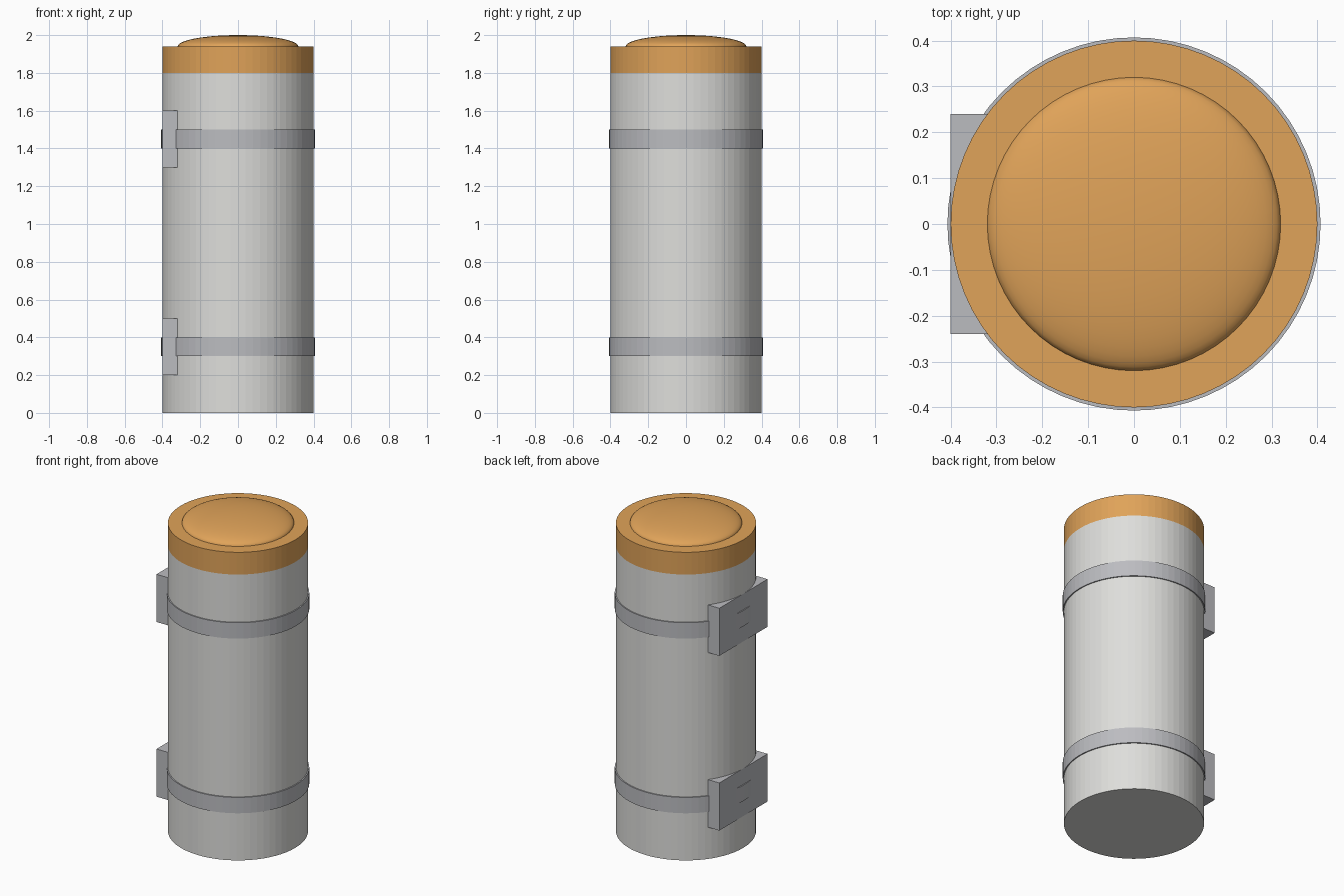
import bpy
import bmesh
import math
from mathutils import Matrix

SIDES = 64

cube = bpy.data.objects.get("Cube")
if cube:
    bpy.data.objects.remove(cube, do_unlink=True)


def make_material(name, color):
    mat = bpy.data.materials.new(name)
    mat.use_nodes = True
    mat.diffuse_color = (*color, 1)
    mat.node_tree.nodes["Principled BSDF"].inputs["Base Color"].default_value = (*color, 1)
    return mat


pale_grey = make_material("pale grey", (0.73, 0.73, 0.71))
steel_grey = make_material("steel grey", (0.50, 0.505, 0.53))
orange = make_material("orange", (0.745, 0.366, 0.10))


def add_object(name, bm, *materials):
    bmesh.ops.recalc_face_normals(bm, faces=bm.faces)
    mesh = bpy.data.meshes.new(name)
    bm.to_mesh(mesh)
    bm.free()
    for mat in materials:
        mesh.materials.append(mat)
    obj = bpy.data.objects.new(name, mesh)
    bpy.context.collection.objects.link(obj)
    return obj


def lathe(profile, closed=False):
    """Revolve (radius, z) points around the z axis."""
    bm = bmesh.new()
    verts = [bm.verts.new((r, 0, z)) for r, z in profile]
    edges = [bm.edges.new(pair) for pair in zip(verts, verts[1:])]
    if closed:
        edges.append(bm.edges.new((verts[-1], verts[0])))
    bmesh.ops.spin(bm, geom=verts + edges, axis=(0, 0, 1), cent=(0, 0, 0),
                   angle=math.tau, steps=SIDES, use_duplicate=False)
    bmesh.ops.remove_doubles(bm, verts=bm.verts, dist=1e-5)
    return bm


# Canister body, with the painted top section
body_bm = lathe([(0, 0), (0.4, 0), (0.4, 1.8), (0.4, 1.94), (0, 1.94)])
for face in body_bm.faces:
    face.material_index = int(face.calc_center_median().z > 1.8)
add_object("body", body_bm, pale_grey, orange)

# Flattened dome on the lid
steps = 14
arc = [math.pi / 2 * i / steps for i in range(steps + 1)]
dome = add_object("lid_dome", lathe(
    [(0.32 * math.cos(a), 1.94 + 0.06 * math.sin(a)) for a in arc]), orange)
dome.data.shade_smooth()

# Straps and their mounting blocks
for level, z in (("lower", 0.35), ("upper", 1.45)):
    add_object(level + "_strap", lathe(
        [(0.395, z - 0.05), (0.407, z - 0.05), (0.407, z + 0.05), (0.395, z + 0.05)],
        closed=True), steel_grey)
    block = bmesh.new()
    bmesh.ops.create_cube(block, size=1, matrix=Matrix.Translation((-0.36, 0, z))
                          @ Matrix.Diagonal((0.08, 0.48, 0.3, 1)))
    add_object(level + "_mounting_block", block, steel_grey)
